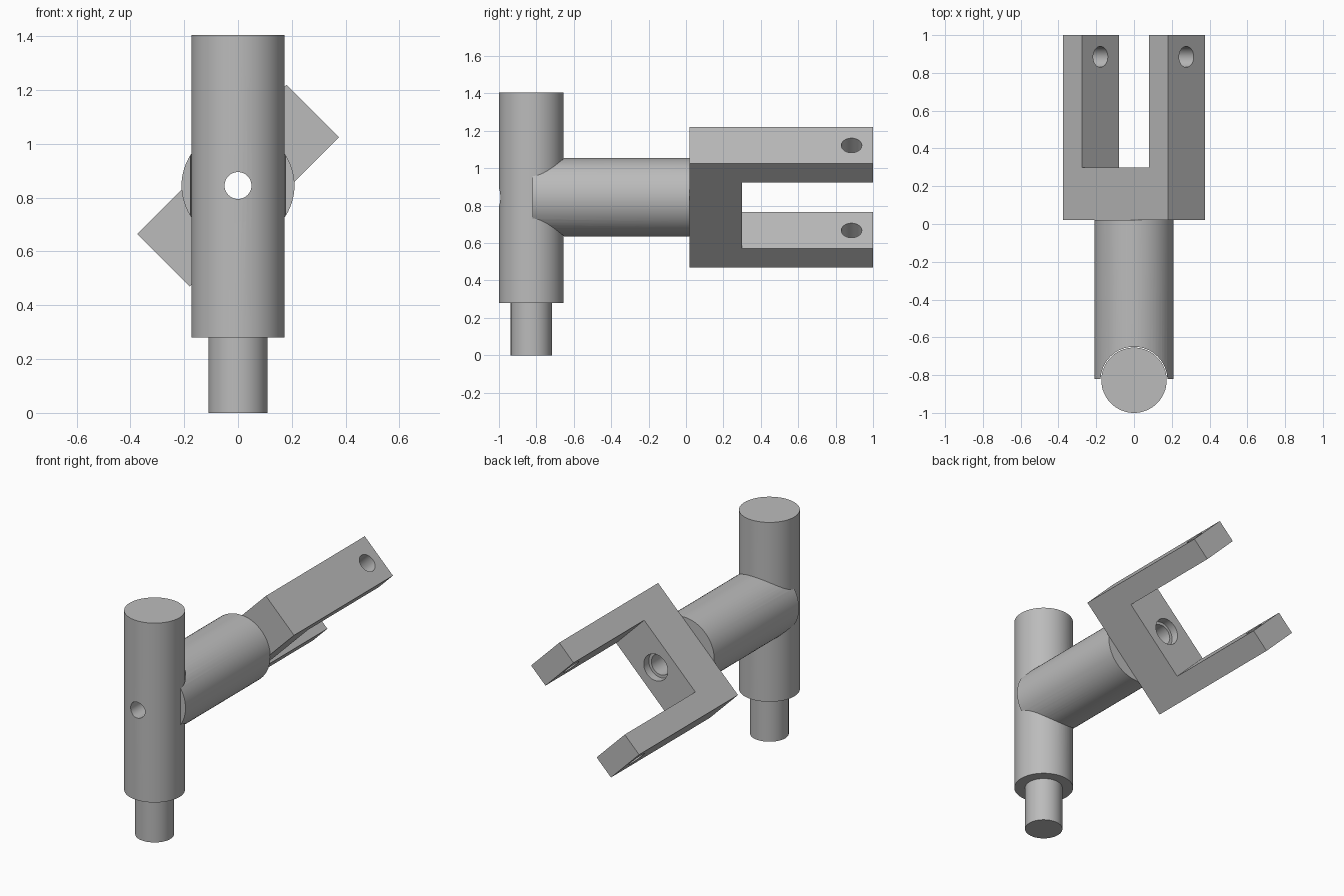
import bpy
import bmesh
from math import radians
from mathutils import Matrix, Vector

cube = bpy.data.objects.get("Cube")
if cube:
    bpy.data.objects.remove(cube, do_unlink=True)

grey = bpy.data.materials.new("plain_grey")
grey.use_nodes = True
COLOUR = (0.5, 0.5, 0.5, 1)
grey.diffuse_color = COLOUR
grey.node_tree.nodes["Principled BSDF"].inputs["Base Color"].default_value = COLOUR

AXIS_Z = 0.845          # height of the arm's axis
POST_Y = -0.827         # centre line of the post
TILT = Matrix.Translation((0, 0, AXIS_Z)) @ Matrix.Rotation(radians(-45), 4, 'Y')


def add_object(name, bm):
    bmesh.ops.recalc_face_normals(bm, faces=bm.faces)
    mesh = bpy.data.meshes.new(name)
    bm.to_mesh(mesh)
    bm.free()
    mesh.materials.append(grey)
    obj = bpy.data.objects.new(name, mesh)
    bpy.context.collection.objects.link(obj)
    return obj


def rod(name, start, end, radius):
    """Cylinder between two points."""
    start, end = Vector(start), Vector(end)
    axis = end - start
    turn = axis.to_track_quat('Z', 'Y').to_matrix().to_4x4()
    bm = bmesh.new()
    bmesh.ops.create_cone(bm, cap_ends=True, segments=64, radius1=radius, radius2=radius,
                          depth=axis.length, matrix=Matrix.Translation((start + end) / 2) @ turn)
    return add_object(name, bm)


def cut(obj, cutter):
    """Subtract the cutter, then remove it."""
    mod = obj.modifiers.new("cut", 'BOOLEAN')
    mod.operation = 'DIFFERENCE'
    mod.solver = 'EXACT'
    mod.object = cutter
    bpy.context.view_layer.objects.active = obj
    bpy.ops.object.modifier_apply(modifier=mod.name)
    bpy.data.objects.remove(cutter, do_unlink=True)


def bore(obj, y0, y1, radius):
    cut(obj, rod("bore_cutter", (0, y0, AXIS_Z), (0, y1, AXIS_Z), radius))


# Upright post with its thinner foot pin
post = rod("post", (0, POST_Y, 0.28), (0, POST_Y, 1.405), 0.173)
bore(post, -1.2, -0.5, 0.05)
foot_pin = rod("foot_pin", (0, POST_Y, 0), (0, POST_Y, 0.28), 0.11)

# Horizontal arm, saddle-cut to fit around the post
arm = rod("arm", (0, -0.82, AXIS_Z), (0, 0.02, AXIS_Z), 0.21)
cut(arm, rod("saddle_cutter", (0, POST_Y, 0.3), (0, POST_Y, 1.4), 0.177))
bore(arm, -1.2, 0.2, 0.065)

# Forked yoke: U profile extruded through its thickness, tilted about the arm
OUT, INN, HALF = 0.392, 0.251, 0.138
BACK, FLOOR, TIP = 0.02, 0.30, 1.0
profile = [(-OUT, BACK), (OUT, BACK), (OUT, TIP), (INN, TIP),
           (INN, FLOOR), (-INN, FLOOR), (-INN, TIP), (-OUT, TIP)]
bm = bmesh.new()
face = bm.faces.new([bm.verts.new((u, y, -HALF)) for u, y in profile])
extruded = bmesh.ops.extrude_face_region(bm, geom=[face])["geom"]
bmesh.ops.translate(bm, vec=(0, 0, 2 * HALF),
                    verts=[g for g in extruded if isinstance(g, bmesh.types.BMVert)])
bm.transform(TILT)
yoke = add_object("yoke", bm)

# Cross hole through both prongs, and the stepped hole in the yoke base
cut(yoke, rod("cross_cutter", TILT @ Vector((-0.6, 0.885, 0)),
              TILT @ Vector((0.6, 0.885, 0)), 0.055))
bore(yoke, -0.2, 0.5, 0.065)
bore(yoke, 0.25, 0.5, 0.083)

# Smooth round walls, sharp rims
bpy.ops.object.select_all(action='DESELECT')
for obj in (post, foot_pin, arm, yoke):
    obj.select_set(True)
bpy.context.view_layer.objects.active = post
bpy.ops.object.shade_smooth_by_angle(angle=radians(30))
